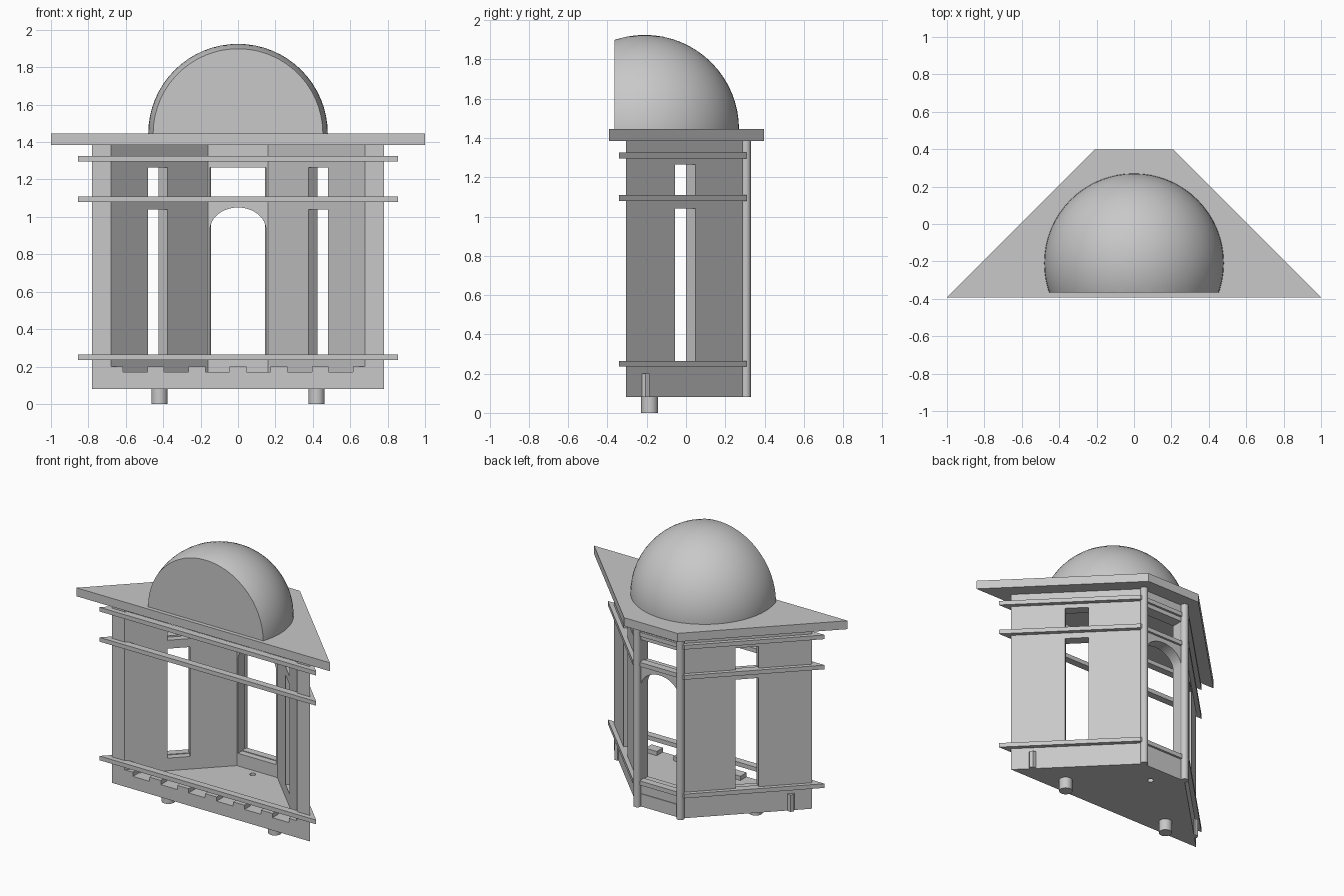
import bpy, bmesh, math
from mathutils import Vector

cube = bpy.data.objects.get("Cube")
if cube:
    bpy.data.objects.remove(cube, do_unlink=True)

stone = bpy.data.materials.new("light_grey_stone")
stone.use_nodes = True
GREY = (0.58, 0.58, 0.58, 1)
stone.diffuse_color = GREY
stone.node_tree.nodes["Principled BSDF"].inputs["Base Color"].default_value = GREY


def add_object(name, bm):
    bmesh.ops.recalc_face_normals(bm, faces=bm.faces)
    mesh = bpy.data.meshes.new(name)
    bm.to_mesh(mesh)
    bm.free()
    mesh.materials.append(stone)
    obj = bpy.data.objects.new(name, mesh)
    bpy.context.collection.objects.link(obj)
    return obj


def prism(name, points, low, high, upright=False):
    """Extrude an outline along z, or an xz outline along y when upright."""
    bm = bmesh.new()
    place = (lambda a, b, c: (a, c, b)) if upright else (lambda a, b, c: (a, b, c))
    face = bm.faces.new([bm.verts.new(place(a, b, low)) for a, b in points])
    extruded = bmesh.ops.extrude_face_region(bm, geom=[face])["geom"]
    verts = [v for v in extruded if isinstance(v, bmesh.types.BMVert)]
    bmesh.ops.translate(bm, verts=verts, vec=Vector(place(0, 0, high - low)))
    return add_object(name, bm)


def cylinder(name, x, y, radius, low, high, sides=32):
    ring = [(x + radius * math.cos(math.tau * i / sides),
             y + radius * math.sin(math.tau * i / sides)) for i in range(sides)]
    return prism(name, ring, low, high)


def cut(target, cutters):
    """Subtract the cutters, then discard them."""
    for cutter in cutters:
        cutter.hide_render = True
        mod = target.modifiers.new("opening", 'BOOLEAN')
        mod.operation = 'DIFFERENCE'
        mod.solver = 'EXACT'
        mod.object = cutter
    graph = bpy.context.evaluated_depsgraph_get()
    graph.update()
    mesh = bpy.data.meshes.new_from_object(target.evaluated_get(graph))
    target.modifiers.clear()
    target.data = mesh
    for cutter in cutters:
        bpy.data.objects.remove(cutter, do_unlink=True)


def smooth(obj):
    bpy.ops.object.select_all(action='DESELECT')
    obj.select_set(True)
    bpy.context.view_layer.objects.active = obj
    bpy.ops.object.shade_smooth_by_angle(angle=math.radians(35))


def trapezoid(front_x, front_y, back_x, back_y):
    return [(-front_x, front_y), (front_x, front_y), (back_x, back_y), (-back_x, back_y)]


BOTTOM, FLOOR, EAVES, ROOF = 0.08, 0.17, 1.385, 1.445
FRONT, BACK = -0.305, 0.305

# Floor slab with a drain hole
floor = prism("floor_slab", trapezoid(0.775, FRONT, 0.17, 0.3), BOTTOM, FLOOR)
cut(floor, [cylinder("drain_cutter", 0, 0.165, 0.02, 0, 0.3, 16)])

# Notched curb along the front edge
curb = prism("front_curb", trapezoid(0.7, FRONT, 0.63, -0.235), FLOOR - 0.01, 0.2)
notches = []
for i in range(6):
    x = (i - 2.5) * 0.22
    notches.append(prism("notch_cutter", [(x - 0.065, -0.4), (x + 0.065, -0.4),
                                          (x + 0.065, -0.2), (x - 0.065, -0.2)], FLOOR, 0.3))
cut(curb, notches)

# Diagonal side walls with a tall and a short window, columns, feet, pegs
for side, s in (("left", 1), ("right", -1)):
    wall = prism(side + "_wall", [(s * x, y) for x, y in (
        (0.78, FRONT), (0.17, BACK), (0.16, 0.215), (0.68, FRONT))], BOTTOM, EAVES)
    slot = [(s * x, y) for x, y in (
        (0.633, 0.044), (0.527, 0.15), (0.327, -0.05), (0.433, -0.156))]
    cut(wall, [prism("window_cutter", slot, low, high)
               for low, high in ((0.26, 1.04), (1.1, 1.265))])
    smooth(cylinder(side + "_column", s * 0.17, BACK, 0.025, BOTTOM, EAVES))
    smooth(cylinder(side + "_foot", s * 0.42, -0.185, 0.043, 0, BOTTOM + 0.01))
    cylinder(side + "_peg", s * 0.682, -0.207, 0.025, BOTTOM, 0.2, 6)

# Back wall with an arched doorway and a window above
back = prism("back_wall", trapezoid(0.16, 0.215, 0.17, 0.295), BOTTOM, EAVES)
half = 0.15
arch = [(-half, 0.26), (half, 0.26)]
arch += [(half * math.cos(math.pi * i / 24), 0.93 + 0.12 * math.sin(math.pi * i / 24))
         for i in range(25)]
top_window = [(-half, 1.1), (half, 1.1), (half, 1.265), (-half, 1.265)]
cut(back, [prism("doorway_cutter", arch, 0, 0.5, True),
           prism("window_cutter", top_window, 0, 0.5, True)])

# Three rails running all the way around
for name, low in (("lower", 0.235), ("middle", 1.08), ("upper", 1.295)):
    rail = prism(name + "_rail", trapezoid(0.855, -0.34, 0.205, 0.31), low, low + 0.03)
    cut(rail, [prism("rail_cutter", trapezoid(0.73, -0.29, 0.18, 0.26), 0, 2)])

# Roof slab
prism("roof_slab", trapezoid(1.0, -0.393, 0.21, 0.397), EAVES, ROOF)

# Dome: a sphere sliced flat underneath and at the front
bm = bmesh.new()
bmesh.ops.create_uvsphere(bm, u_segments=64, v_segments=32, radius=0.48)
bmesh.ops.translate(bm, verts=bm.verts, vec=(0, -0.21, ROOF))
for point, normal in (((0, 0, ROOF - 0.005), (0, 0, -1)), ((0, -0.365, 0), (0, -1, 0))):
    bmesh.ops.bisect_plane(bm, geom=bm.verts[:] + bm.edges[:] + bm.faces[:],
                           plane_co=point, plane_no=normal, clear_outer=True)
    rim = [e for e in bm.edges if e.is_boundary]
    bmesh.ops.holes_fill(bm, edges=rim, sides=0)
smooth(add_object("dome", bm))
